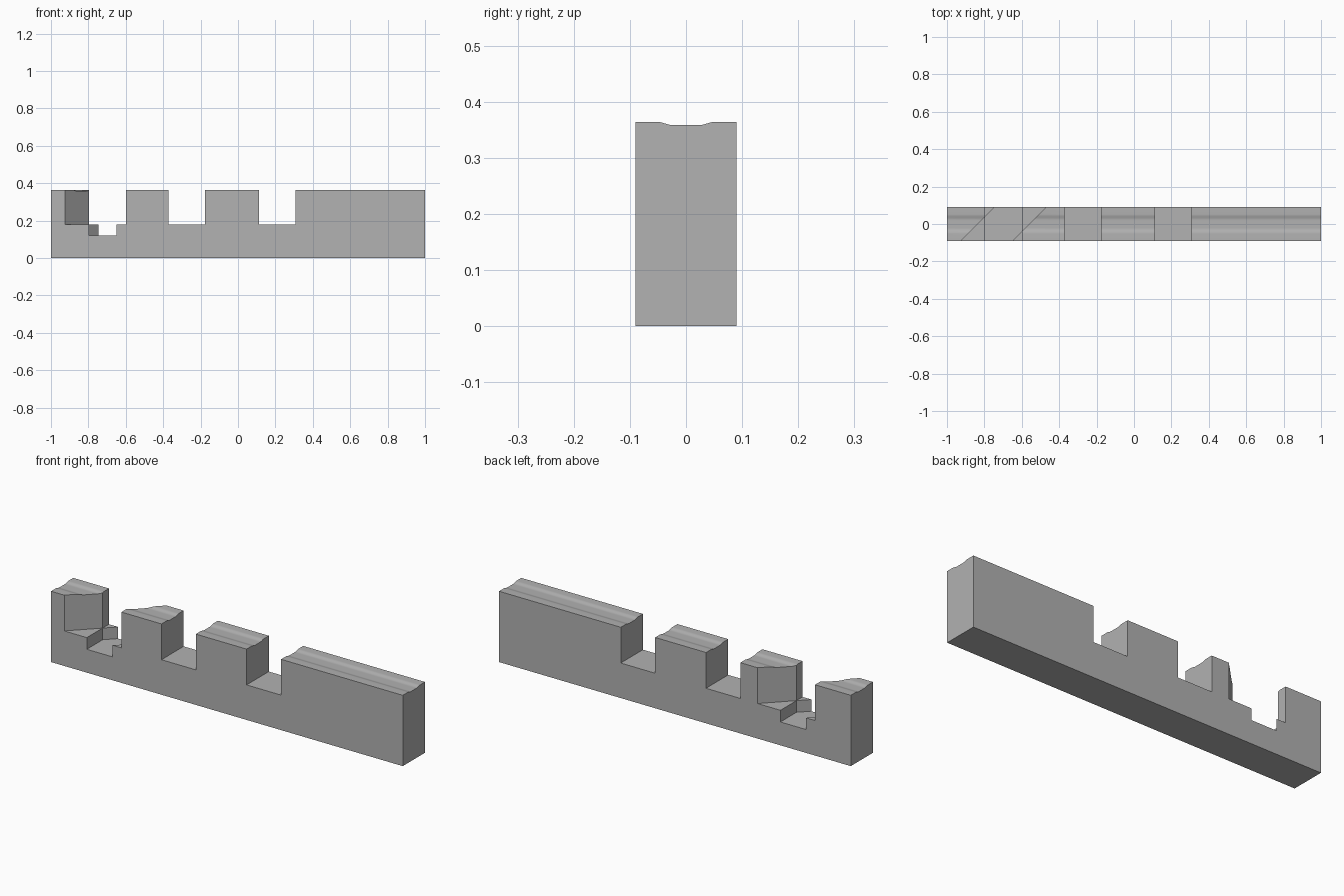
import bpy, bmesh, math
from mathutils import Vector

cube = bpy.data.objects.get("Cube")
if cube:
    bpy.data.objects.remove(cube, do_unlink=True)

HALF_Y, TOP = 0.09, 0.364
LAP_Z, POCKET_Z = 0.18, 0.12      # floors of the notches and of the crossing pocket
SLOTS = [(-0.797, -0.6), (-0.372, -0.177), (0.112, 0.308)]
DIAG = (-0.835, -0.56)            # x where the 45 degree slot walls cross y = 0

wood = bpy.data.materials.new("plain grey")
wood.use_nodes = True
grey = (0.445, 0.445, 0.445, 1)
wood.diffuse_color = grey
wood.node_tree.nodes["Principled BSDF"].inputs["Base Color"].default_value = grey


def prism(name, outline, along):
    """Extrude a closed outline along a vector."""
    bm = bmesh.new()
    face = bm.faces.new([bm.verts.new(p) for p in outline])
    new = bmesh.ops.extrude_face_region(bm, geom=[face])["geom"]
    bmesh.ops.translate(bm, vec=Vector(along),
                        verts=[v for v in new if isinstance(v, bmesh.types.BMVert)])
    bmesh.ops.recalc_face_normals(bm, faces=bm.faces)
    mesh = bpy.data.meshes.new(name)
    bm.to_mesh(mesh)
    bm.free()
    obj = bpy.data.objects.new(name, mesh)
    bpy.context.collection.objects.link(obj)
    mesh.materials.append(wood)
    return obj


def cut(target, outline, floor):
    """Remove everything above the floor inside a plan outline."""
    cutter = prism("cutter", [(x, y, floor) for x, y in outline], (0, 0, 0.5))
    cutter.hide_render = True
    mod = target.modifiers.new("notch", 'BOOLEAN')
    mod.operation, mod.solver, mod.object = 'DIFFERENCE', 'EXACT', cutter
    bpy.context.view_layer.objects.active = target
    bpy.ops.object.modifier_apply(modifier=mod.name)
    bpy.data.objects.remove(cutter, do_unlink=True)


# Bar with a shallow rounded groove along its top
def groove(y):
    t = min(max((abs(y) - 0.022) / 0.03, 0), 1)
    return TOP - 0.006 * (1 + math.cos(math.pi * t)) / 2

STEPS = 26
ys = [0.052 - 0.104 * i / STEPS for i in range(STEPS + 1)]
profile = [(-HALF_Y, 0), (HALF_Y, 0), (HALF_Y, TOP)]
profile += [(y, groove(y)) for y in ys] + [(-HALF_Y, TOP)]
bar = prism("notched_bar", [(-1, y, z) for y, z in profile], (2, 0, 0))

# Deep pocket where the straight and diagonal slots cross
(a, b), (c, d) = SLOTS[0], DIAG
E = 0.2
pocket = [(a, -E), (d - E, -E), (b, b - d), (b, E), (c + E, E), (a, a - c)]
cut(bar, pocket, POCKET_Z)

# Straight notches, then the diagonal notch
for x0, x1 in SLOTS:
    cut(bar, [(x0, -E), (x1, -E), (x1, E), (x0, E)], LAP_Z)
cut(bar, [(c - E, -E), (d - E, -E), (d + E, E), (c + E, E)], LAP_Z)

# Soft groove, crisp edges elsewhere
bpy.ops.object.select_all(action='DESELECT')
bar.select_set(True)
bpy.context.view_layer.objects.active = bar
bpy.ops.object.shade_smooth_by_angle(angle=math.radians(30))
